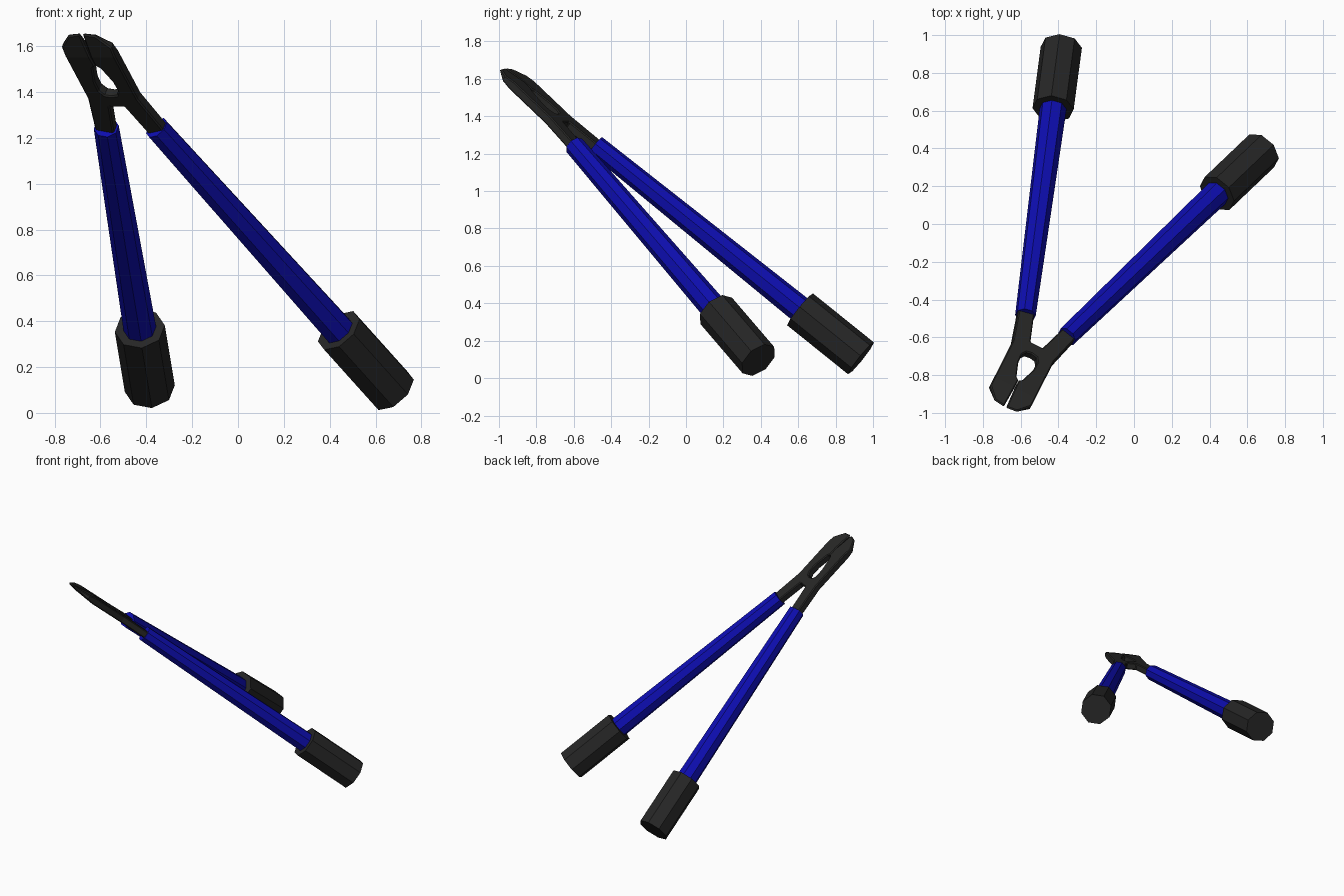
import bpy, bmesh, math
from mathutils import Vector, Matrix

if "Cube" in bpy.data.objects:
    bpy.data.objects.remove(bpy.data.objects["Cube"])

# Tool plane frame: X across the jaws, Y towards the tip, Z is thickness
ax = Vector((0.888, -0.459, -0.008)).normalized()
az = ax.cross(Vector((-0.347, -0.680, 0.648))).normalized()
ay = az.cross(ax)
FRAME = Matrix((ax, ay, az)).transposed().to_4x4()
FRAME.translation = (-0.465, -0.54, 1.245)


def material(name, rgb):
    m = bpy.data.materials.new(name)
    m.diffuse_color = (*rgb, 1)
    m.use_nodes = True
    m.node_tree.nodes["Principled BSDF"].inputs["Base Color"].default_value = m.diffuse_color
    return m


STEEL = material("dark steel", (0.020, 0.020, 0.019))
RUBBER = material("black rubber", (0.019, 0.019, 0.019))
BLUE = material("blue paint", (0.004, 0.004, 0.43))


def finish(name, bm, mat):
    bmesh.ops.recalc_face_normals(bm, faces=bm.faces)
    me = bpy.data.meshes.new(name)
    bm.to_mesh(me)
    bm.free()
    me.materials.append(mat)
    ob = bpy.data.objects.new(name, me)
    bpy.context.collection.objects.link(ob)
    ob.matrix_world = FRAME
    return ob


def rod(name, side, d0, d1, r0, r1, mat):
    """Eight-sided rod along one handle axis, from distance d0 to d1."""
    a = math.radians(15)
    d = Vector((side * math.sin(a), -math.cos(a), 0))
    mid = Vector((side * 0.1235, 0, 0)) + d * (d0 + d1) / 2
    across = Vector((0, 0, 1)).cross(d)
    rot = Matrix((across, Vector((0, 0, 1)), across.cross(Vector((0, 0, 1))))).transposed().to_4x4()
    if (rot @ Vector((0, 0, 1))).dot(d) < 0:
        r0, r1 = r1, r0
    bm = bmesh.new()
    bmesh.ops.create_cone(bm, cap_ends=True, segments=8, radius1=r0, radius2=r1, depth=d1 - d0,
                          matrix=Matrix.Translation(mid) @ rot @ Matrix.Rotation(math.pi / 8, 4, 'Z'))
    finish(name, bm, mat)


# Handles and grips
for label, side in (("left", -1), ("right", 1)):
    rod(label + "_handle", side, 0, 1.45, 0.055, 0.072, BLUE)
    rod(label + "_grip", side, 1.41, 1.83, 0.110, 0.110, RUBBER)

# Cutter head: half profile with shank, jaw, gap and hole, then mirrored
half = [(0, .165), (.036, .165), (.096, -.059), (.177, -.037), (.122, .215),
        (.122, .555), (.066, .622), (.007, .632), (.001, .475), (.001, .44),
        (.018, .425), (.044, .33), (.046, .27), (.03, .242), (0, .235)]
T = 0.024
bm = bmesh.new()
face = bm.faces.new([bm.verts.new((x, y, -T)) for x, y in half])
ext = bmesh.ops.extrude_face_region(bm, geom=[face])
bmesh.ops.translate(bm, vec=(0, 0, 2 * T), verts=[g for g in ext["geom"] if isinstance(g, bmesh.types.BMVert)])
bmesh.ops.delete(bm, geom=[f for f in bm.faces if all(v.co.x < 1e-5 for v in f.verts)], context='FACES_ONLY')
# Thin the jaws towards the tip
bmesh.ops.bisect_plane(bm, geom=bm.verts[:] + bm.edges[:] + bm.faces[:], plane_co=(0, .5, 0), plane_no=(0, 1, 0))
for v in bm.verts:
    if v.co.y > .5:
        v.co.z *= 1 - 0.75 * (v.co.y - .5) / .132
head = finish("cutter_head", bm, STEEL)
m = head.modifiers.new("mirror", 'MIRROR')
m.merge_threshold = 0.0001
b = head.modifiers.new("chamfer", 'BEVEL')
b.width = 0.008
b.segments = 1
b.limit_method = 'ANGLE'
b.angle_limit = math.radians(60)
